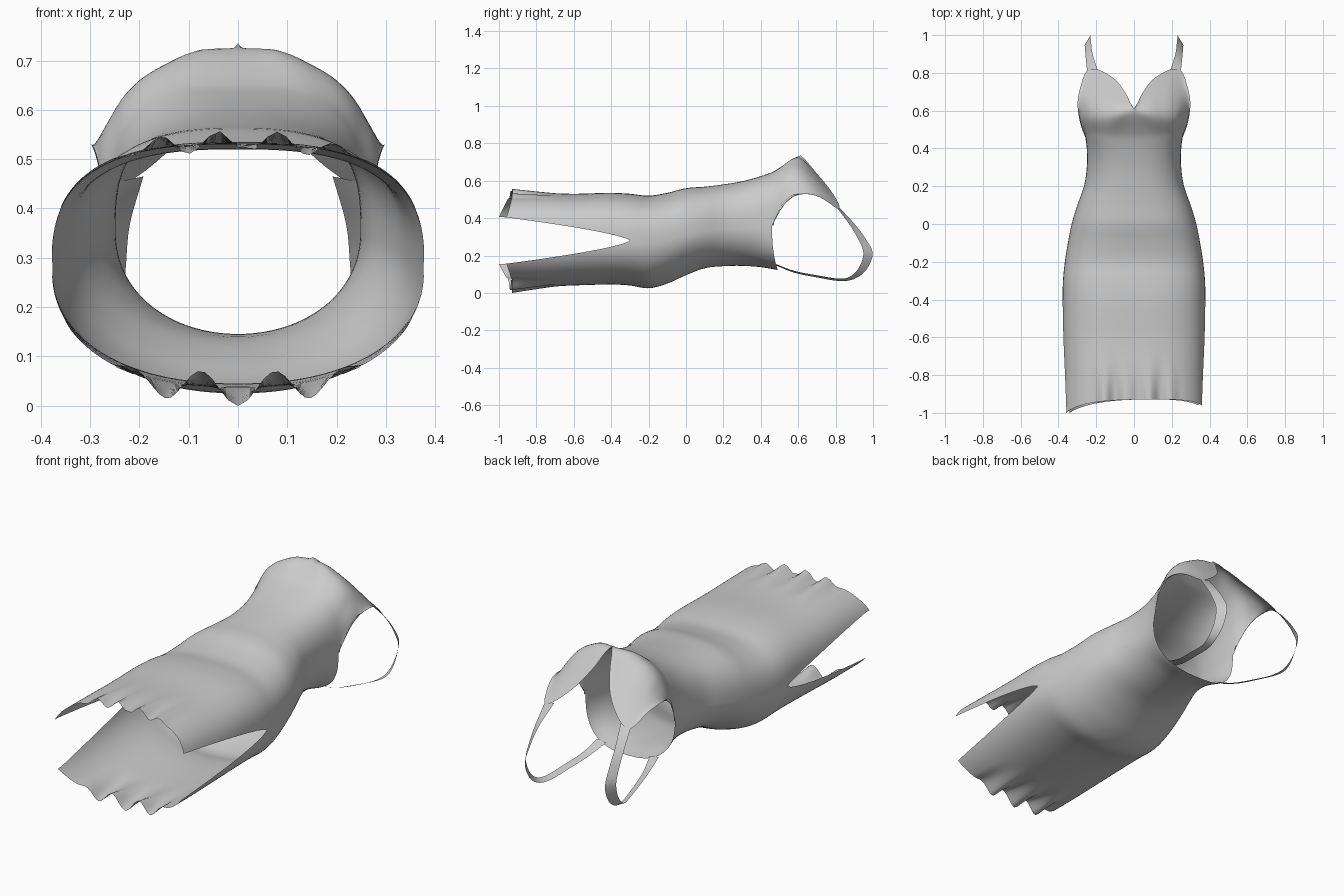
import bpy, bmesh
from math import sin, cos, pi, asin

if "Cube" in bpy.data.objects:
    bpy.data.objects.remove(bpy.data.objects["Cube"])

# y, half width, back z, front z, side-seam z
BODY = [(-1, .378, .035, .535, .28), (-.8, .376, .032, .535, .28), (-.6, .378, .04, .53, .28),
        (-.4, .378, .045, .535, .28), (-.3, .376, .04, .53, .28), (-.2, .366, .025, .52, .28),
        (-.1, .35, .05, .535, .29), (0, .33, .095, .56, .31), (.1, .30, .132, .568, .33),
        (.2, .265, .143, .58, .34), (.3, .25, .145, .597, .35), (.4, .25, .138, .624, .36),
        (.46, .258, .128, .645, .36)]
# bust ridge and upper edge: u (0 centre, 1 side), x, y, z
RIDGE = [(0, 0, .57, .715), (.2, .075, .59, .722), (.4, .15, .60, .688), (.55, .205, .60, .652),
         (.7, .25, .585, .60), (.85, .28, .54, .51), (1, .259, .462, .365)]
EDGE = [(0, 0, .612, .735), (.1, .018, .64, .71), (.2, .043, .69, .65), (.35, .10, .765, .56),
        (.5, .19, .817, .475), (.62, .25, .81, .45), (.75, .285, .72, .51),
        (.85, .299, .63, .53), (.93, .285, .535, .505), (1, .26, .464, .367)]
# strap centre line x, y, z and half width
STRAP = [(.22, .812, .465, .028), (.237, .90, .37, .018), (.243, .96, .29, .016),
         (.246, .998, .21, .015), (.243, .965, .125, .015), (.238, .90, .075, .015),
         (.222, .82, .064, .015), (.20, .70, .083, .016), (.175, .58, .108, .018),
         (.152, .478, .148, .026)]
SLIT, TOP, COLS = -.3, .46, 64


def clamp(v):
    return max(0.0, min(1.0, v))


def interp(table, t):
    """Smooth curve through rows keyed by their first value."""
    n = len(table)
    i = 0
    while i < n - 2 and t > table[i + 1][0]:
        i += 1
    a, b = table[i], table[i + 1]
    p, q = table[max(i - 1, 0)], table[min(i + 2, n - 1)]
    h = b[0] - a[0]
    s = (t - a[0]) / h
    out = []
    for k in range(1, len(a)):
        m0 = (b[k] - p[k]) / (b[0] - p[0]) * h
        m1 = (q[k] - a[k]) / (q[0] - a[0]) * h
        out.append((2*s**3 - 3*s*s + 1)*a[k] + (s**3 - 2*s*s + s)*m0
                   + (3*s*s - 2*s**3)*b[k] + (s**3 - s*s)*m1)
    return out


# y, roundness exponent of the front and back halves
ROUND = [(-1, 2.8, 2.3), (-.3, 2.7, 2.2), (.1, 2.5, 2.0), (.35, 2.7, 2.1), (.46, 3.1, 2.6)]


def body_point(y, f, front):
    """Point on a body section; f runs 0..1 from the right side to the left."""
    a, lo, hi, cz = interp(BODY, y)
    n = interp(ROUND, y)[0 if front else 1]
    h = hi - cz if front else cz - lo
    gap = .125 * clamp((SLIT - y) / .67) ** .7
    t0 = asin(min(1, (gap / h) ** (n / 2)))
    t = t0 + f * (pi - 2 * t0)
    c, s = cos(t), max(0, sin(t))
    x = a * abs(c) ** (2 / n) * (1 if c > 0 else -1)
    z = h * s ** (2 / n)
    # gathers along the hem
    w = clamp((-.66 - y) / .27) ** 1.6 * clamp((.26 - abs(x)) / .12)
    if front:
        return (x, y, cz + z + .022 * w * cos(2 * pi * (x - .08) / .12))
    return (x, y, cz - z - .034 * w * cos(2 * pi * x / .15))


def add_grid(bm, rows):
    vs = [[bm.verts.new(p) for p in r] for r in rows]
    for r0, r1 in zip(vs, vs[1:]):
        for i in range(len(r0) - 1):
            bm.faces.new((r0[i], r0[i + 1], r1[i + 1], r1[i]))


def finish(bm, name):
    bmesh.ops.remove_doubles(bm, verts=bm.verts, dist=.0004)
    bmesh.ops.recalc_face_normals(bm, faces=bm.faces)
    for f in bm.faces:
        f.smooth = True
    me = bpy.data.meshes.new(name)
    bm.to_mesh(me)
    bm.free()
    ob = bpy.data.objects.new(name, me)
    bpy.context.collection.objects.link(ob)


# dress body: front and back panels joined above the side slits
bm = bmesh.new()
fs = [i / COLS for i in range(COLS + 1)]
for front in (True, False):
    rows = []
    for j in range(28):
        row = []
        for f in fs:
            x = .36 * (1 - 2 * f)
            hem = -.93 - .05 * (x / .36) ** 2 + .02 * x / .36
            row.append(body_point(hem + (SLIT - hem) * j / 28, f, front))
        rows.append(row)
    for j in range(33):
        y = SLIT + (TOP - SLIT) * j / 32
        rows.append([body_point(y, f, front) for f in fs])
    if not front:
        rows.append([(x, y + .03 * sin(pi * f) ** 2, z - .005 * sin(pi * f))
                     for f, (x, y, z) in zip(fs, rows[-1])])
    add_grid(bm, rows)

# bust: rises from the body over the ridge to the neckline and armholes
cols = []
for f in fs:
    u = abs(1 - 2 * f)
    side = 1 if f < .5 else -1
    r, e = interp(RIDGE, u), interp(EDGE, u)
    key = [(-.35, *body_point(.37, f, True)), (0, *body_point(TOP, f, True)),
           (.5, side * r[0], r[1], r[2]), (1, side * e[0], e[1], e[2])]
    cols.append([interp(key, j / 20) for j in range(21)])
add_grid(bm, list(zip(*cols)))
finish(bm, "dress_body")

# shoulder straps: ribbons whose outer edge leans in towards the armhole
path = [(i, *p) for i, p in enumerate(STRAP)]
for side, name in ((1, "strap_right"), (-1, "strap_left")):
    bm = bmesh.new()
    rows = []
    for j in range(73):
        x, y, z, w = interp(path, j / 8)
        rows.append([(side * (x + w * k), y - (k + 1) * .025 * clamp((y - .8) / .2),
                      z + (k + 1) * .03 * (.27 - z)) for k in (-1, 0, 1)])
    add_grid(bm, rows)
    finish(bm, name)
